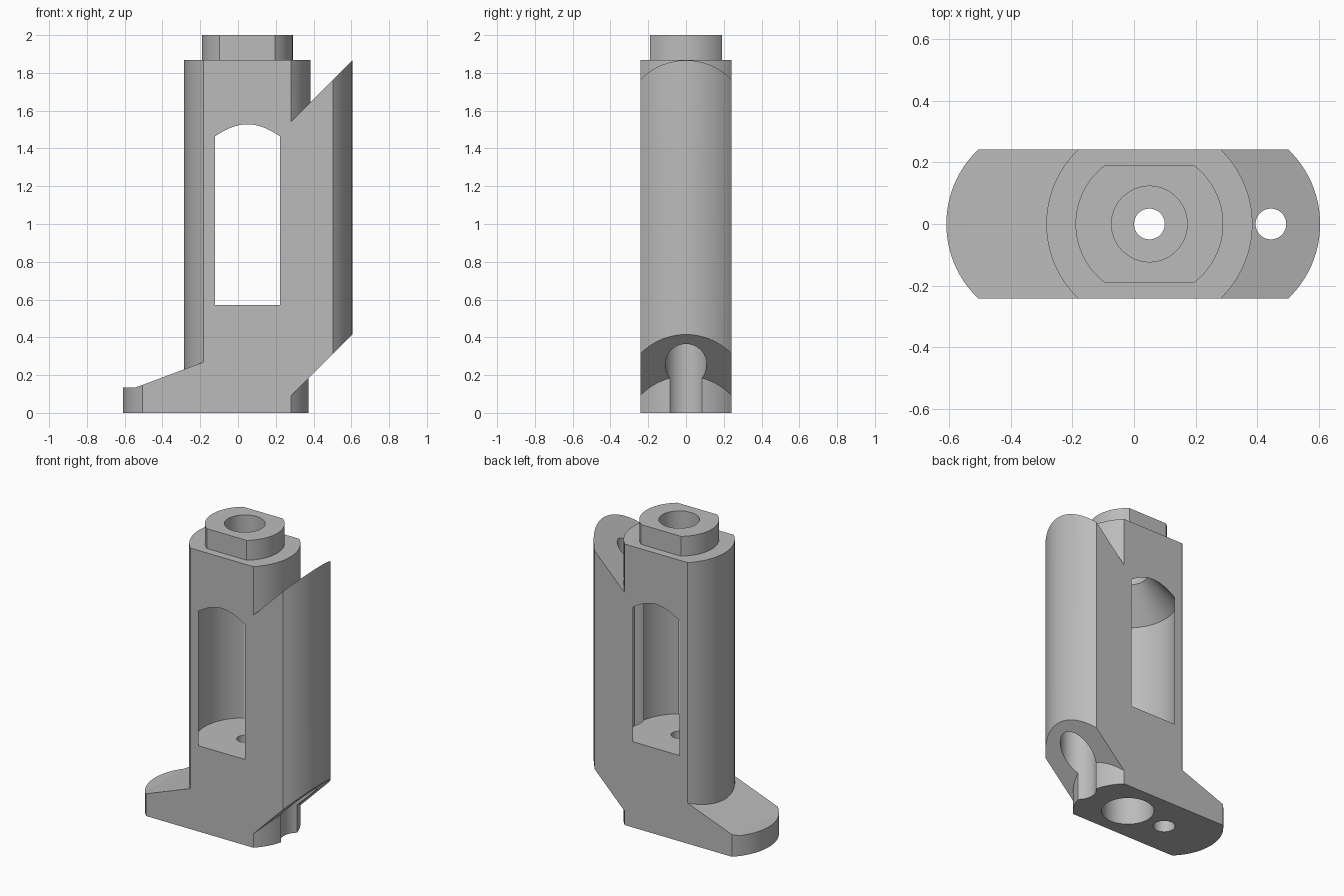
import bpy, bmesh, math

cube = bpy.data.objects.get("Cube")
if cube:
    bpy.data.objects.remove(cube, do_unlink=True)

grey = bpy.data.materials.new("plain grey")
grey.use_nodes = True
colour = (0.5, 0.5, 0.5, 1)
grey.diffuse_color = colour
grey.node_tree.nodes["Principled BSDF"].inputs["Base Color"].default_value = colour

AXIS = 0.05      # x of the main bore
HALF = 0.242     # half depth between the flats
R = 0.335        # radius of the rounded ends


def solid(name, bottom, top):
    """Closed solid between two matching rings of points."""
    bm = bmesh.new()
    a = [bm.verts.new(p) for p in bottom]
    b = [bm.verts.new(p) for p in top]
    n = len(a)
    bm.faces.new(a[::-1])
    bm.faces.new(b)
    for i in range(n):
        j = (i + 1) % n
        bm.faces.new((a[i], a[j], b[j], b[i]))
    bmesh.ops.recalc_face_normals(bm, faces=bm.faces)
    mesh = bpy.data.meshes.new(name)
    bm.to_mesh(mesh)
    bm.free()
    mesh.materials.append(grey)
    ob = bpy.data.objects.new(name, mesh)
    bpy.context.collection.objects.link(ob)
    return ob


def arc(cx, r, half, side, steps=32):
    """Rounded end between the flats; side is +1 for right, -1 for left."""
    a = math.asin(half / r)
    angles = [a * (2 * i / steps - 1) for i in range(steps + 1)]
    return [(cx + side * r * math.cos(t), side * r * math.sin(t)) for t in angles]


def prism(name, outline, low, high):
    """Extrude an outline; low and high give z as functions of x."""
    return solid(name, [(x, y, low(x)) for x, y in outline],
                 [(x, y, high(x)) for x, y in outline])


def rod(name, cx, r, z0, z1):
    ring = [(cx + r * math.cos(t), r * math.sin(t))
            for t in (math.tau * i / 64 for i in range(64))]
    return prism(name, ring, lambda x: z0, lambda x: z1)


def lathe(name, cx, profile, steps=96):
    """Revolve an (r, z) profile, closed by flat discs at both ends."""
    bm = bmesh.new()
    rings = [[bm.verts.new((cx + r * math.cos(math.tau * i / steps),
                            r * math.sin(math.tau * i / steps), z))
              for i in range(steps)] for r, z in profile]
    bm.faces.new(rings[0][::-1])
    bm.faces.new(rings[-1])
    for a, b in zip(rings, rings[1:]):
        for i in range(steps):
            j = (i + 1) % steps
            bm.faces.new((a[i], a[j], b[j], b[i]))
    bmesh.ops.recalc_face_normals(bm, faces=bm.faces)
    mesh = bpy.data.meshes.new(name)
    bm.to_mesh(mesh)
    bm.free()
    mesh.materials.append(grey)
    ob = bpy.data.objects.new(name, mesh)
    bpy.context.collection.objects.link(ob)
    return ob


def combine(target, tool, operation):
    mod = target.modifiers.new(tool.name, "BOOLEAN")
    mod.operation = operation
    mod.solver = "EXACT"
    mod.object = tool
    bpy.context.view_layer.objects.active = target
    bpy.ops.object.modifier_apply(modifier=mod.name)
    bpy.data.objects.remove(tool, do_unlink=True)


# Main column with two rounded ends and two flats
body = prism("valve_body", arc(AXIS, R, HALF, 1) + arc(AXIS, R, HALF, -1),
             lambda x: 0, lambda x: 1.868)

# Neck on top
neck = prism("neck", arc(AXIS, 0.24, 0.19, 1) + arc(AXIS, 0.24, 0.19, -1),
             lambda x: 1.8, lambda x: 2)

# Side rib, slanted at both ends
rib = prism("side_rib", [(0.2, -HALF)] + arc(0.27, R, HALF, 1) + [(0.2, HALF)],
            lambda x: x - 0.19, lambda x: x + 1.262)

# Toe with a sloping top, trimmed by its side profile
toe = prism("toe", [(0, HALF)] + arc(-0.275, R, HALF, -1) + [(0, -HALF)],
            lambda x: 0, lambda x: 0.5)
side = [(-0.7, 0.135), (-0.54, 0.135), (0.1, 0.375), (0.1, 0.7), (-0.7, 0.7)]
trim = solid("toe_trim", [(x, -0.5, z) for x, z in side],
             [(x, 0.5, z) for x, z in side])
combine(toe, trim, "DIFFERENCE")

for part in (neck, rib, toe):
    combine(body, part, "UNION")

# Chamber that opens through the flats, with conical roof and neck bore
chamber = lathe("chamber", AXIS, [(0.297, 0.57), (0.297, 1.464),
                                  (0.123, 1.666), (0.123, 2.1)])
cutters = [
    chamber,
    rod("centre_hole", AXIS, 0.05, -0.1, 0.7),
    rod("base_bore", AXIS, 0.16, -0.1, 0.4),
    rod("toe_hole", -0.24, 0.067, -0.1, 0.16),
    rod("rib_hole", 0.445, 0.05, -0.1, 2.1),
    rod("rib_bore", 0.445, 0.11, -0.1, 1.5),
]
for cutter in cutters:
    combine(body, cutter, "DIFFERENCE")

# Smooth curved walls, crisp edges
bpy.ops.object.select_all(action="DESELECT")
body.select_set(True)
bpy.context.view_layer.objects.active = body
bpy.ops.object.shade_smooth_by_angle(angle=math.radians(20))
